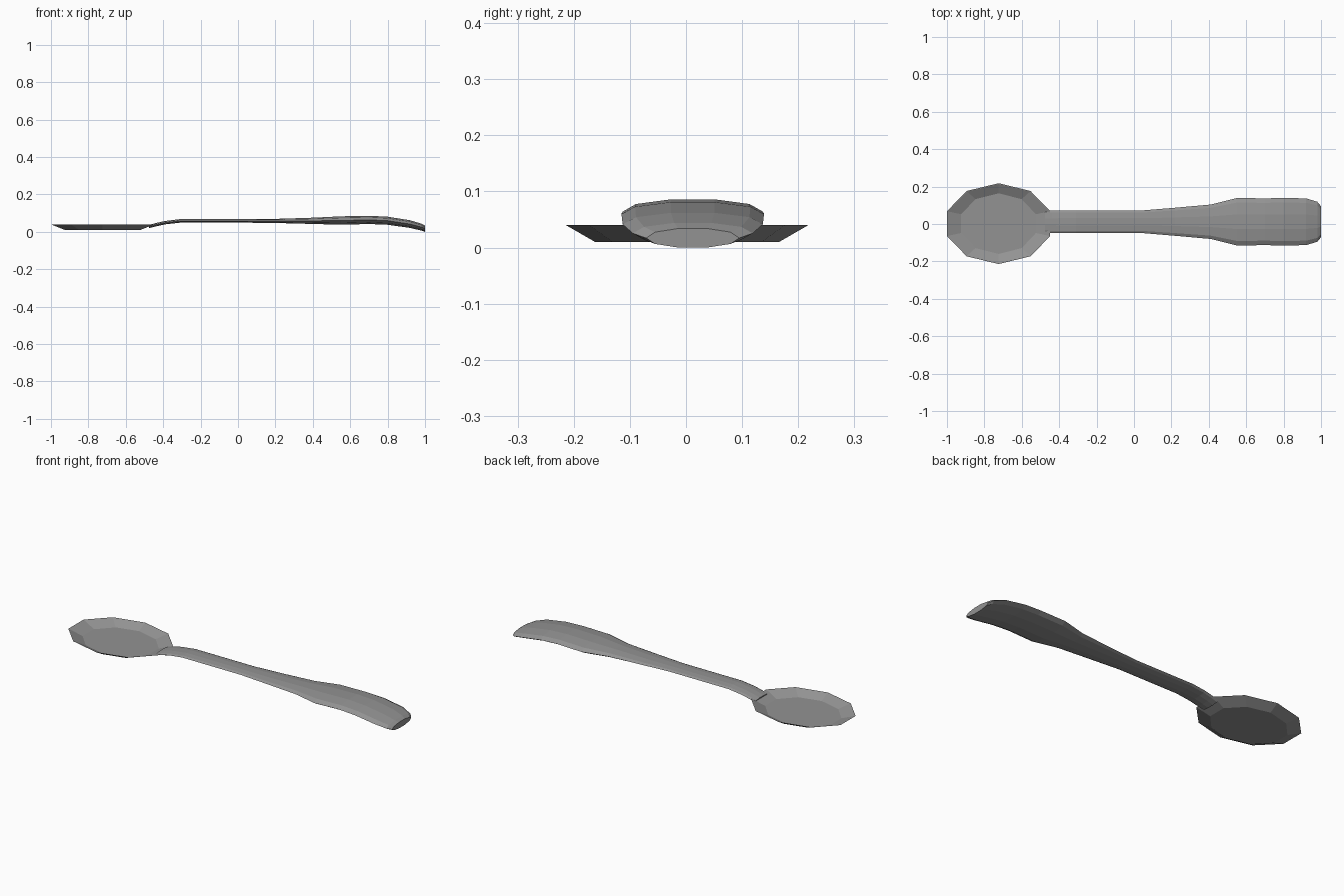
import bpy, bmesh
from math import cos, sin, pi, radians

if "Cube" in bpy.data.objects:
    bpy.data.objects.remove(bpy.data.objects["Cube"])

SIDES = 10

# Dark grey metal
metal = bpy.data.materials.new("dark_metal")
metal.diffuse_color = (0.29, 0.29, 0.29, 1)
metal.use_nodes = True
metal.node_tree.nodes["Principled BSDF"].inputs["Base Color"].default_value = metal.diffuse_color


def loft(name, rings):
    """Skin a list of equal-sided rings and cap both ends."""
    bm = bmesh.new()
    loops = [[bm.verts.new(p) for p in ring] for ring in rings]
    for a, b in zip(loops, loops[1:]):
        for i in range(SIDES):
            j = (i + 1) % SIDES
            bm.faces.new((a[i], a[j], b[j], b[i]))
    bm.faces.new(loops[0][::-1])
    bm.faces.new(loops[-1])
    bmesh.ops.recalc_face_normals(bm, faces=bm.faces)
    mesh = bpy.data.meshes.new(name)
    bm.to_mesh(mesh)
    bm.free()
    mesh.materials.append(metal)
    obj = bpy.data.objects.new(name, mesh)
    bpy.context.collection.objects.link(obj)
    return obj


def bowl_ring(rx, ry, z):
    angles = [radians(18) + 2 * pi * i / SIDES for i in range(SIDES)]
    return [(-0.724 + rx * cos(a), 0.002 + ry * sin(a), z) for a in angles]


def handle_ring(x, half_width, z_low, z_high):
    # flat-topped ten-sided cross-section
    mid, rz = (z_low + z_high) / 2, (z_high - z_low) / 2 / sin(radians(72))
    angles = [2 * pi * i / SIDES for i in range(SIDES)]
    return [(x, 0.012 + half_width * cos(a), mid + rz * sin(a)) for a in angles]


# Shallow bowl: outer floor, outer rim, inner rim, inner floor
loft("bowl", [bowl_ring(0.212, 0.164, 0.010),
              bowl_ring(0.290, 0.216, 0.040),
              bowl_ring(0.286, 0.212, 0.040),
              bowl_ring(0.210, 0.162, 0.013)])

# Handle stations: x, half width, bottom, top
stations = [(-0.475, 0.059, 0.020, 0.037),
            (-0.44, 0.060, 0.029, 0.047),
            (-0.39, 0.061, 0.040, 0.058),
            (-0.31, 0.061, 0.049, 0.068),
            (0.05, 0.061, 0.049, 0.068),
            (0.22, 0.075, 0.047, 0.070),
            (0.41, 0.092, 0.042, 0.076),
            (0.55, 0.127, 0.038, 0.083),
            (0.70, 0.125, 0.042, 0.086),
            (0.80, 0.127, 0.038, 0.081),
            (0.92, 0.125, 0.021, 0.062),
            (0.98, 0.107, 0.007, 0.044),
            (1.00, 0.083, 0.000, 0.034)]
loft("handle", [handle_ring(*s) for s in stations])
